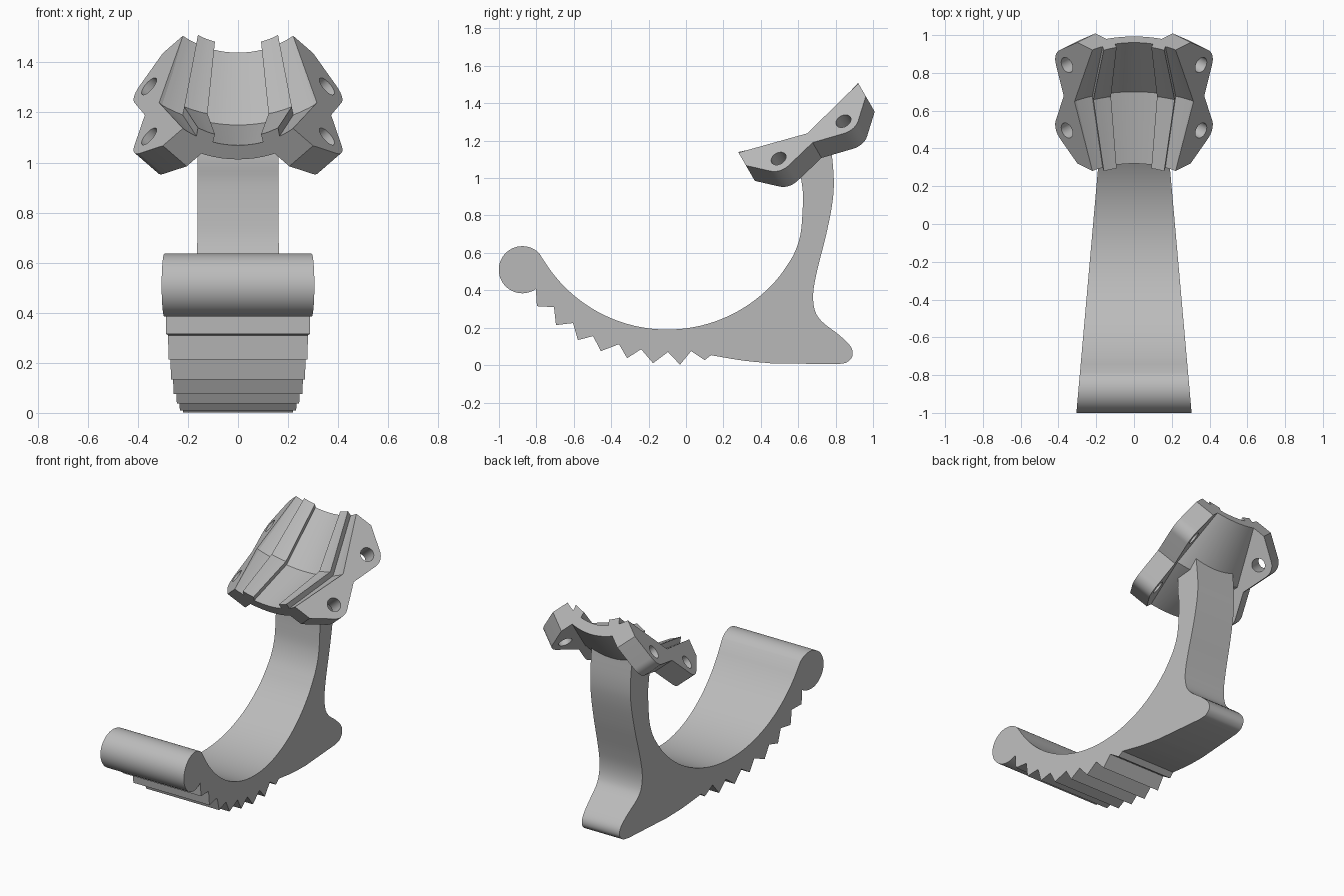
import bpy, bmesh
from math import sin, cos, radians, sqrt, pi
from mathutils import Vector, Matrix

cube = bpy.data.objects.get("Cube")
if cube:
    bpy.data.objects.remove(cube, do_unlink=True)

grey = bpy.data.materials.new("plain grey")
grey.use_nodes = True
grey.diffuse_color = (0.5, 0.5, 0.5, 1)
grey.node_tree.nodes["Principled BSDF"].inputs["Base Color"].default_value = (0.5, 0.5, 0.5, 1)

TILT = radians(30)      # slope of the clamp axis
HALF = 0.37             # half length of the clamp
EAR_PLANE = 0.418       # ears lie on x + v = EAR_PLANE
EAR_DROP = 0.095        # ear thickness, along -x and -v


def clamp_point(x, u, v):
    """Clamp coordinates (across, along, out) to world."""
    return Vector((x, 0.70 + u * cos(TILT) - v * sin(TILT),
                   1.15 + u * sin(TILT) + v * cos(TILT)))


def loft(name, sections):
    """Skin closed sections of equal length and cap both ends."""
    bm = bmesh.new()
    rings = [[bm.verts.new(p) for p in s] for s in sections]
    n = len(rings[0])
    for a, b in zip(rings, rings[1:]):
        for i in range(n):
            j = (i + 1) % n
            bm.faces.new((a[i], a[j], b[j], b[i]))
    bm.faces.new(rings[0])
    bm.faces.new(rings[-1][::-1])
    bmesh.ops.recalc_face_normals(bm, faces=bm.faces[:])
    mesh = bpy.data.meshes.new(name)
    bm.to_mesh(mesh)
    bm.free()
    ob = bpy.data.objects.new(name, mesh)
    bpy.context.collection.objects.link(ob)
    mesh.materials.append(grey)
    return ob


def select(ob):
    bpy.ops.object.select_all(action='DESELECT')
    ob.select_set(True)
    bpy.context.view_layer.objects.active = ob


def smooth(ob, angle=25):
    select(ob)
    bpy.ops.object.shade_smooth_by_angle(angle=radians(angle))


def arc(cy, cz, r, start, end, steps):
    angles = [radians(start + (end - start) * i / steps) for i in range(steps + 1)]
    return [(cy + r * cos(a), cz + r * sin(a)) for a in angles]


def spline(points, steps=6):
    """Catmull-Rom curve through the points."""
    p = [Vector(q) for q in points]
    p = [2 * p[0] - p[1]] + p + [2 * p[-1] - p[-2]]
    out = []
    for a, b, c, d in zip(p, p[1:], p[2:], p[3:]):
        for k in range(steps):
            t = k / steps
            out.append(tuple(0.5 * (2 * b + (c - a) * t + (2 * a - 5 * b + 4 * c - d) * t * t
                                    + (3 * b - a - 3 * c + d) * t ** 3)))
    return out + [tuple(points[-1])]


# Stand: side profile with rolled lip, curved seat, neck, heel and toothed sole
lip = arc(-0.875, 0.51, 0.126, -55, -315, 40)
seat = arc(-0.1, 0.964, 0.774, 214, 321, 40)
neck_front = spline([(0.51, 0.487), (0.575, 0.59), (0.61, 0.69), (0.622, 0.8),
                     (0.625, 0.92), (0.615, 1.01), (0.62, 1.105)])
neck_back = spline([(0.775, 1.175), (0.79, 1.0), (0.783, 0.87), (0.75, 0.7), (0.70, 0.5),
                    (0.68, 0.38), (0.69, 0.29), (0.73, 0.23), (0.82, 0.16), (0.88, 0.1),
                    (0.89, 0.05), (0.86, 0.015), (0.81, 0.005)])
sole = spline([(0.45, 0.01), (0.3, 0.025), (0.134, 0.053)])
teeth = [(0.1, 0.027), (0.027, 0.075), (-0.032, 0.002), (-0.096, 0.07), (-0.176, 0.01),
         (-0.24, 0.085), (-0.315, 0.037), (-0.358, 0.112), (-0.455, 0.075),
         (-0.497, 0.155), (-0.578, 0.134), (-0.604, 0.225), (-0.695, 0.214),
         (-0.706, 0.31), (-0.797, 0.315)]
profile = lip + seat + neck_front[1:] + [(0.71, 1.12)] + neck_back + sole + teeth


def half_width(y):
    return 0.305 - 0.0885 * (y + 1)


stand = loft("stand", [[Vector((s * half_width(y), y, z)) for y, z in profile] for s in (-1, 1)])
smooth(stand)


# Cradle: trough that is deepest at mid length, with two raised rails
def cradle_section(u, base, radius, rail_in, rail_out, edge):
    centre = base + radius

    def on(x, lift=0.0):
        r = radius - lift
        return (x, centre - sqrt(r * r - x * x))

    def spread(a, b, n, lift=0.0):
        return [on(a + (b - a) * i / n, lift) for i in range(n + 1)]

    right = spread(0, rail_in, 4)[1:] + spread(rail_in - 0.008, rail_out, 3, 0.037)
    right += spread(rail_out + 0.006, edge, 3)
    under = []
    for i in range(1, 9):
        x, v = on(edge * i / 8)
        grow = (radius + 0.065) / radius
        under.append((x * grow, centre + (v - centre) * grow))
    top = [(-x, v) for x, v in reversed(right)] + [on(0)] + right
    bottom = under[::-1] + [(0, base - 0.065)] + [(-x, v) for x, v in under]
    return [clamp_point(x, u, v) for x, v in top + bottom]


end_shape = (0.12, 0.35, 0.10, 0.16, 0.22)
cradle = loft("clamp_cradle", [cradle_section(-HALF, *end_shape),
                               cradle_section(0, 0.0, 0.55, 0.13, 0.215, 0.315),
                               cradle_section(HALF, *end_shape)])
smooth(cradle, 20)

# Ears: sloping side plates, each with two rounded lobes and bolt holes
HOLE_U, HOLE_X, LOBE = 0.2, 0.355, 0.088
lobe = [(HOLE_U + LOBE * cos(a), HOLE_X + LOBE * sin(a) / sqrt(2))
        for a in (radians(37 + 73 * i / 10) for i in range(11))]
half_outline = [(HALF, 0.22), (HALF, 0.30)] + lobe
outline = [(0, 0.315)] + half_outline + [(0, 0.372)]
outline += [(-u, x) for u, x in reversed(half_outline)]


def ear_layer(side, drop):
    return [clamp_point(side * (x - drop), u, EAR_PLANE - x - drop) for u, x in outline]


for side, label in ((1, "left"), (-1, "right")):
    ear = loft(label + "_ear", [ear_layer(side, 0), ear_layer(side, EAR_DROP)])
    for u in (-HOLE_U, HOLE_U):
        rings = []
        for drop in (-0.05, EAR_DROP + 0.05):
            ring = []
            for i in range(32):
                a = 2 * pi * i / 32
                x = HOLE_X + 0.043 * sin(a) / sqrt(2)
                ring.append(clamp_point(side * (x - drop), u + 0.043 * cos(a),
                                        EAR_PLANE - x - drop))
            rings.append(ring)
        cutter = loft("hole_cutter", rings)
        cutter.hide_render = True
        mod = ear.modifiers.new("bolt hole", 'BOOLEAN')
        mod.operation = 'DIFFERENCE'
        mod.solver = 'EXACT'
        mod.object = cutter
        select(ear)
        bpy.ops.object.modifier_apply(modifier=mod.name)
        bpy.data.objects.remove(cutter, do_unlink=True)
    smooth(ear)
